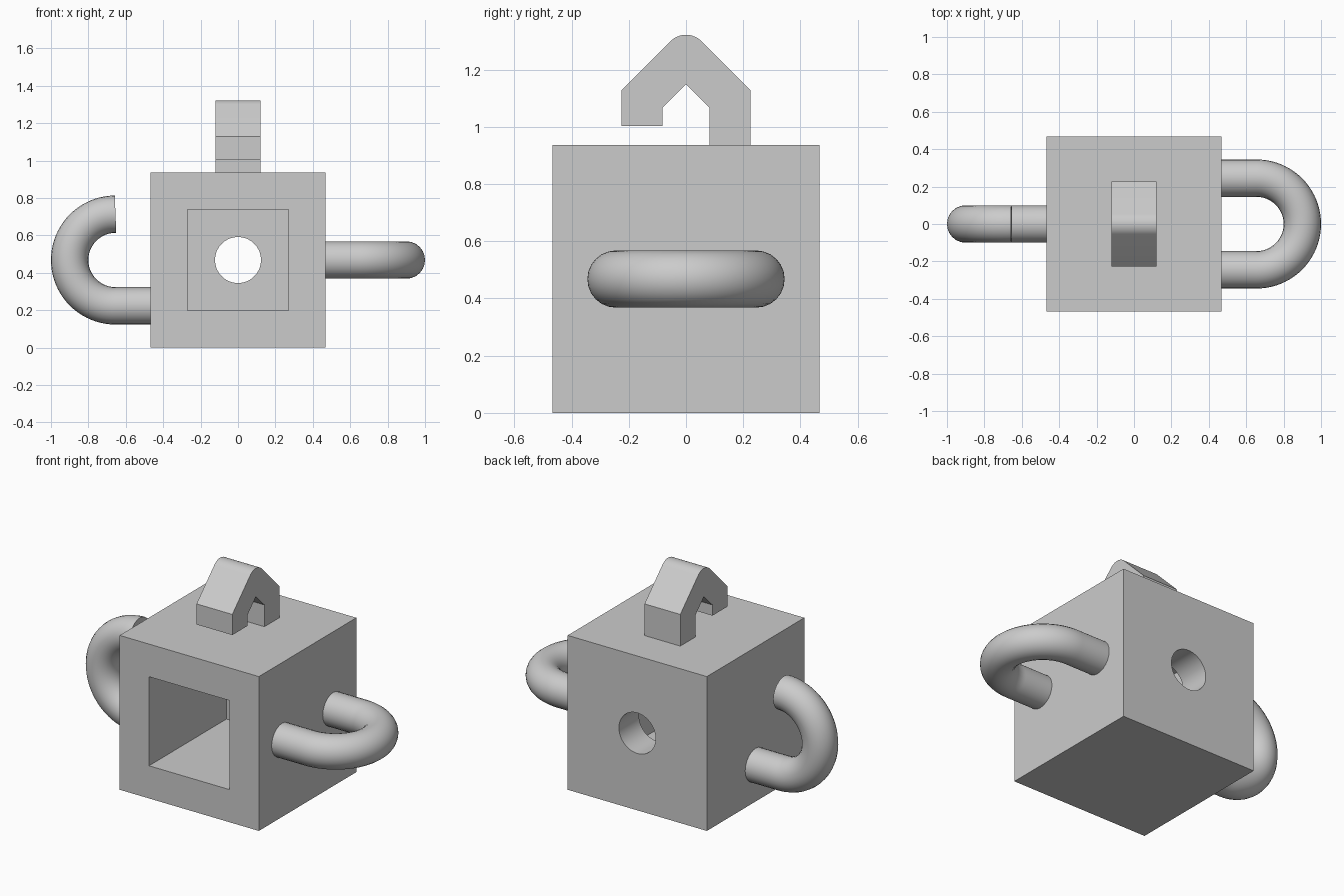
import bpy, bmesh
from math import pi, sin, cos, radians, sqrt
from mathutils import Matrix, Vector

if "Cube" in bpy.data.objects:
    bpy.data.objects.remove(bpy.data.objects["Cube"], do_unlink=True)

HALF = 0.467      # half side of the block
MID = 0.468       # height of the block's centre

grey = bpy.data.materials.new("light grey")
grey.use_nodes = True
grey.diffuse_color = (0.6, 0.6, 0.6, 1)
grey.node_tree.nodes["Principled BSDF"].inputs["Base Color"].default_value = (0.6, 0.6, 0.6, 1)


def add_object(name, data):
    obj = bpy.data.objects.new(name, data)
    bpy.context.collection.objects.link(obj)
    data.materials.append(grey)
    return obj


def from_bmesh(name, bm):
    mesh = bpy.data.meshes.new(name)
    bmesh.ops.recalc_face_normals(bm, faces=bm.faces)
    bm.to_mesh(mesh)
    bm.free()
    return add_object(name, mesh)


def box(name, low, high):
    low, high = Vector(low), Vector(high)
    bm = bmesh.new()
    place = Matrix.Translation((low + high) / 2) @ Matrix.Diagonal((*(high - low), 1))
    bmesh.ops.create_cube(bm, size=1, matrix=place)
    return from_bmesh(name, bm)


def finish(obj):
    """Apply modifiers or curve bevel, then shade smooth with sharp edges."""
    bpy.ops.object.select_all(action='DESELECT')
    obj.select_set(True)
    bpy.context.view_layer.objects.active = obj
    bpy.ops.object.convert(target='MESH')
    bpy.ops.object.shade_smooth_by_angle(angle=radians(30))


def tube(name, points, radius=0.1):
    curve = bpy.data.curves.new(name, 'CURVE')
    curve.dimensions = '3D'
    curve.bevel_depth = radius
    curve.bevel_resolution = 10
    curve.use_fill_caps = True
    spline = curve.splines.new('POLY')
    spline.points.add(len(points) - 1)
    for point, co in zip(spline.points, points):
        point.co = (*co, 1)
    finish(add_object(name, curve))


# Hollow block: square pocket from the front, round hole through the back
block = box("block", (-HALF, -HALF, 0), (HALF, HALF, 2 * MID))
pocket = box("pocket_cutter", (-0.27, -0.7, MID - 0.27), (0.27, 0.275, MID + 0.27))
bm = bmesh.new()
bmesh.ops.create_cone(bm, cap_ends=True, segments=64, radius1=0.123, radius2=0.123, depth=0.6,
                      matrix=Matrix.Translation((0, 0.4, MID)) @ Matrix.Rotation(pi / 2, 4, 'X'))
hole = from_bmesh("hole_cutter", bm)
for cutter in (pocket, hole):
    cut = block.modifiers.new(cutter.name, 'BOOLEAN')
    cut.operation = 'DIFFERENCE'
    cut.solver = 'EXACT'
    cut.object = cutter
finish(block)
for cutter in (pocket, hole):
    bpy.data.objects.remove(cutter, do_unlink=True)

# U-bends: a closed loop on the left side, an open upright hook on the right
BEND, TURN = 0.245, 0.655
steps = 40
arc = [(TURN + BEND * sin(pi * i / steps), -BEND * cos(pi * i / steps)) for i in range(steps + 1)]
root = HALF - 0.03
loop_path = [(root, -BEND)] + arc + [(root, BEND)]
tube("side_loop", [(a, b, MID) for a, b in loop_path])
hook_path = [(root, -BEND)] + arc
tube("side_hook", [(-a, 0, MID + b) for a, b in hook_path])

# Top hook: gabled profile with a rounded ridge, one short and one long leg
OUT, INN, EAVE, RIDGE = 0.226, 0.082, 1.128, 1.322
r = (EAVE + OUT - RIDGE) / (sqrt(2) - 1)
ridge = [(r * sin(t), RIDGE - r + r * cos(t)) for t in (radians(-45 + 90 * i / 16) for i in range(17))]
profile = [(-OUT, 1.003), (-OUT, EAVE)] + ridge + [
    (OUT, EAVE), (OUT, 0.93), (INN, 0.93), (INN, 1.068), (0, 1.149), (-INN, 1.068), (-INN, 1.003)]
bm = bmesh.new()
face = bm.faces.new([bm.verts.new((-0.12, y, z)) for y, z in profile])
side = bmesh.ops.extrude_face_region(bm, geom=[face])
bmesh.ops.translate(bm, vec=(0.24, 0, 0),
                    verts=[g for g in side["geom"] if isinstance(g, bmesh.types.BMVert)])
finish(from_bmesh("top_hook", bm))
